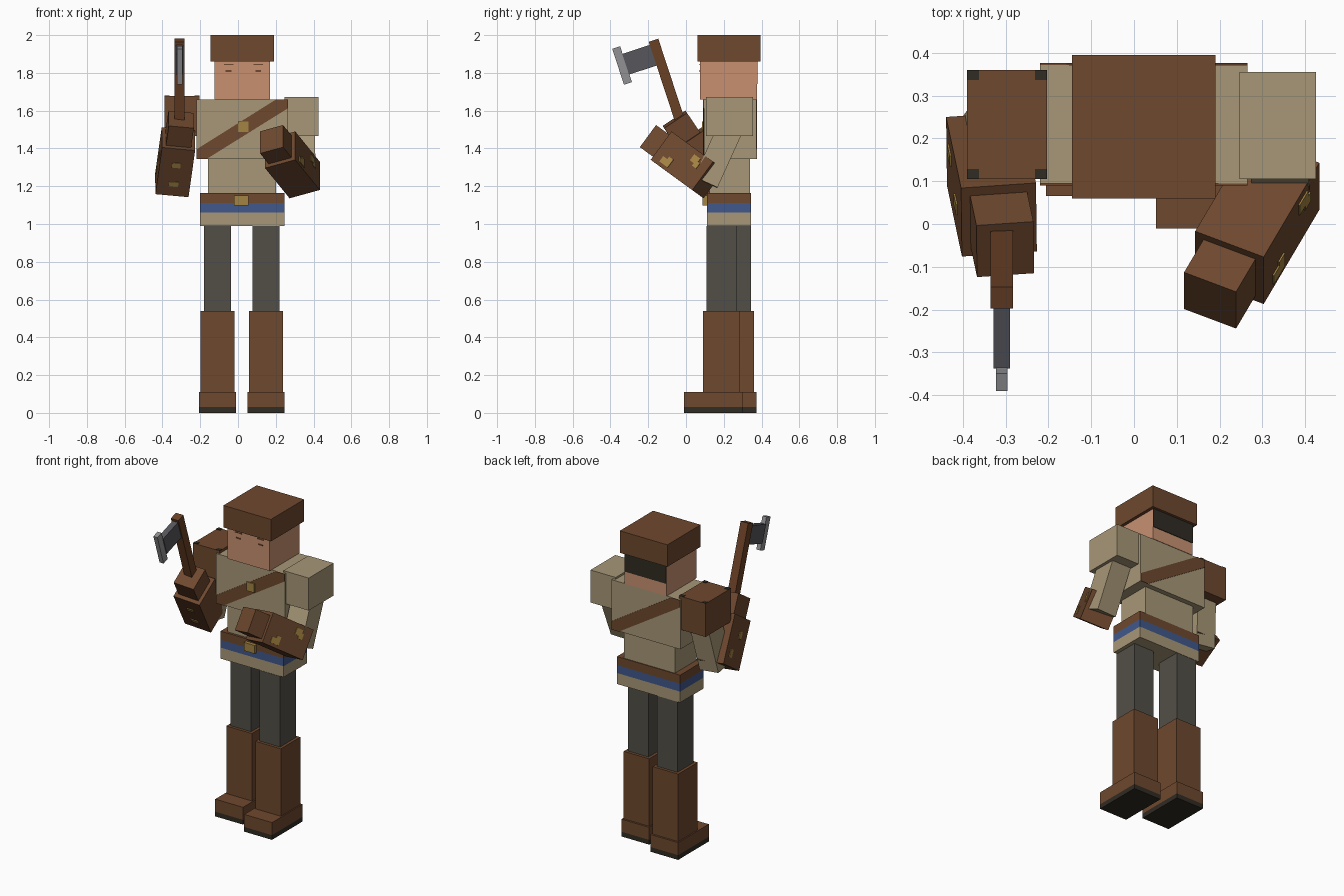
import bpy, bmesh
from mathutils import Vector, Matrix

if "Cube" in bpy.data.objects:
    bpy.data.objects.remove(bpy.data.objects["Cube"])


def lin(c):
    c /= 255
    return c / 12.92 if c <= 0.04045 else ((c + 0.055) / 1.055) ** 2.4


def material(name, r, g, b):
    m = bpy.data.materials.new(name)
    m.diffuse_color = (lin(r), lin(g), lin(b), 1)
    m.use_nodes = True
    m.node_tree.nodes["Principled BSDF"].inputs["Base Color"].default_value = m.diffuse_color
    return m


LEATHER = material("brown leather", 110, 72, 46)
CLOTH = material("beige cloth", 167, 151, 119)
BLUE = material("blue sash", 64, 88, 140)
GOLD = material("dull gold", 164, 132, 66)
TROUSER = material("grey trouser", 82, 79, 71)
SKIN = material("skin", 200, 145, 113)
DARK = material("dark hair", 48, 43, 35)
STEEL = material("dark steel", 86, 86, 92)
EDGE = material("light steel", 145, 145, 148)
WOOD = material("handle wood", 106, 65, 38)


def oriented_box(name, centre, axes, size, mat):
    """Box with its local x, y, z along the given axes."""
    me = bpy.data.meshes.new(name)
    bm = bmesh.new()
    bmesh.ops.create_cube(bm, size=1)
    rot = Matrix([Vector(a).normalized() for a in axes]).transposed()
    for v in bm.verts:
        v.co = rot @ Vector([c * s for c, s in zip(v.co, size)]) + Vector(centre)
    bmesh.ops.recalc_face_normals(bm, faces=bm.faces)
    bm.to_mesh(me)
    bm.free()
    me.materials.append(mat)
    ob = bpy.data.objects.new(name, me)
    bpy.context.collection.objects.link(ob)
    return ob


XYZ = ((1, 0, 0), (0, 1, 0), (0, 0, 1))


def box(name, x, y, z, mat):
    """Upright box from its x, y and z ranges."""
    return oriented_box(name, [(a + b) / 2 for a, b in (x, y, z)], XYZ,
                        [b - a for a, b in (x, y, z)], mat)


def limb(name, start, end, width, mat):
    """Square bar running from start to end, sides kept facing x."""
    start, end = Vector(start), Vector(end)
    along = (end - start).normalized()
    side = Vector((1, 0, 0))
    side = (side - along * side.dot(along)).normalized()
    return oriented_box(name, (start + end) / 2, (side, along.cross(side), along),
                        (width, width, (end - start).length), mat)


# head, hair, cap and brows
box("head", (-0.125, 0.17), (0.075, 0.375), (1.66, 1.87), SKIN)
box("back_hair", (-0.125, 0.17), (0.374, 0.379), (1.74, 1.87), DARK)
box("cap", (-0.145, 0.19), (0.06, 0.395), (1.86, 2.0), LEATHER)
for x in (-0.05, 0.107):
    box("brow", (x - 0.025, x + 0.025), (0.072, 0.076), (1.842, 1.848), LEATHER)
    box("eye_line", (x - 0.015, x + 0.015), (0.072, 0.076), (1.806, 1.814), LEATHER)

# torso
box("chest", (-0.22, 0.265), (0.095, 0.372), (1.345, 1.66), CLOTH)
box("waist", (-0.16, 0.2), (0.125, 0.34), (1.165, 1.345), CLOTH)

# banded skirt and belt
for name, z0, z1, mat in (("skirt", 0.99, 1.06, CLOTH), ("sash", 1.06, 1.11, BLUE),
                          ("belt", 1.11, 1.165, LEATHER)):
    box(name, (-0.2, 0.245), (0.11, 0.345), (z0, z1), mat)
box("belt_buckle", (-0.02, 0.055), (0.088, 0.112), (1.097, 1.15), GOLD)

# diagonal strap, turned half a circle for the back
STRAP = [(-0.2425, 1.395), (-0.2425, 1.345), (-0.1875, 1.345),
         (0.2425, 1.613), (0.2425, 1.66), (0.18, 1.66)]
for name, turn in (("front_strap", 1), ("back_strap", -1)):
    me = bpy.data.meshes.new(name)
    bm = bmesh.new()
    face = bm.faces.new([bm.verts.new((0.0225 + turn * x, 0.2335 - turn * 0.143, z))
                         for x, z in STRAP])
    ext = bmesh.ops.extrude_face_region(bm, geom=[face])
    for v in ext["geom"]:
        if isinstance(v, bmesh.types.BMVert):
            v.co.y += turn * 0.006
    bmesh.ops.recalc_face_normals(bm, faces=bm.faces)
    bm.to_mesh(me)
    bm.free()
    me.materials.append(LEATHER)
    bpy.context.collection.objects.link(bpy.data.objects.new(name, me))
box("strap_buckle", (0.0, 0.055), (0.084, 0.092), (1.487, 1.543), GOLD)

# legs and boots, one foot ahead of the other
for side, x, y in (("left", -0.108, 0.263), ("right", 0.149, 0.188)):
    box(side + "_trouser", (x - 0.072, x + 0.072), (y - 0.08, y + 0.08), (0.54, 0.99), TROUSER)
    box(side + "_boot_shaft", (x - 0.09, x + 0.09), (y - 0.098, y + 0.098), (0.11, 0.54), LEATHER)
    foot = (x - 0.098, x + 0.098), (y - 0.198, y + 0.11)
    box(side + "_boot_foot", *foot, (0.03, 0.11), LEATHER)
    box(side + "_boot_sole", *foot, (0.0, 0.03), DARK)

# shoulders and upper arms
box("right_shoulder", (0.247, 0.425), (0.105, 0.355), (1.465, 1.672), CLOTH)
box("left_pauldron", (-0.39, -0.203), (0.105, 0.36), (1.465, 1.677), LEATHER)
limb("right_upper_arm", (0.337, 0.232, 1.5), (0.345, 0.105, 1.22), 0.135, CLOTH)
limb("left_upper_arm", (-0.298, 0.235, 1.5), (-0.335, 0.18, 1.2), 0.135, CLOTH)
for x in (-0.376, -0.217):
    for y in (0.117, 0.348):
        box("pauldron_corner", (x - 0.014, x + 0.014), (y - 0.012, y + 0.012),
            (1.675, 1.68), DARK)


def forearm(side, centre, w, l, d, hand_len, outer, spots):
    """Gauntlet and fist; w is across, l runs wrist to elbow, d is depth."""
    c, w, l, d = map(Vector, (centre, w, l, d))
    axes = (w, l, d)
    oriented_box(side + "_gauntlet", c, axes, (w.length, l.length, d.length), LEATHER)
    hand = c - l / 2 - l.normalized() * (hand_len / 2 - 0.01)
    oriented_box(side + "_hand", hand, axes, (0.134, hand_len + 0.02, 0.145), LEATHER)
    # gold marks on the outer side, placed by fraction of length and depth
    for a, b, sa, sb in spots:
        oriented_box(side + "_gauntlet_mark", c + w * outer * 0.505 + l * a + d * b,
                     axes, (0.006, sa, sb), GOLD)
    return hand, axes, c, d


forearm("right", (0.288, 0.008, 1.313), (0.16, -0.06, 0.044), (0.13, 0.22, -0.16),
        (0, -0.11, -0.15), 0.105, 1,
        [(-0.24, 0.3, 0.06, 0.035), (-0.19, 0.2, 0.03, 0.03),
         (0.2, -0.25, 0.045, 0.04), (0.27, -0.15, 0.03, 0.035)])
_, axes, c, d = forearm("left", (-0.333, 0.093, 1.327), (0.175, 0.012, -0.016),
                        (-0.035, 0.166, -0.247), (0.002, -0.16, -0.107), 0.125, -1,
                        [(-0.15, 0.1, 0.045, 0.03), (0.25, -0.2, 0.05, 0.03)])
for l_off, size in ((-0.045, 0.045), (0.075, 0.05)):
    oriented_box("left_gauntlet_mark", c + d * 0.505 + axes[1].normalized() * l_off,
                 axes, (size, 0.03, 0.006), GOLD)

# hatchet: handle, blade and cutting edge
up = Vector((0, -0.312, 0.95))
out = Vector((0, -0.95, -0.312))
AXE = (Vector((1, 0, 0)), out, up)
top = Vector((-0.309, -0.172, 1.973))
oriented_box("hatchet_handle", top - up * 0.225, AXE, (0.053, 0.053, 0.45), WOOD)
head = top - up * 0.075
oriented_box("hatchet_blade", head + out * 0.1, AXE, (0.038, 0.16, 0.115), STEEL)
oriented_box("hatchet_edge", head + out * 0.2, AXE, (0.028, 0.044, 0.2), EDGE)
